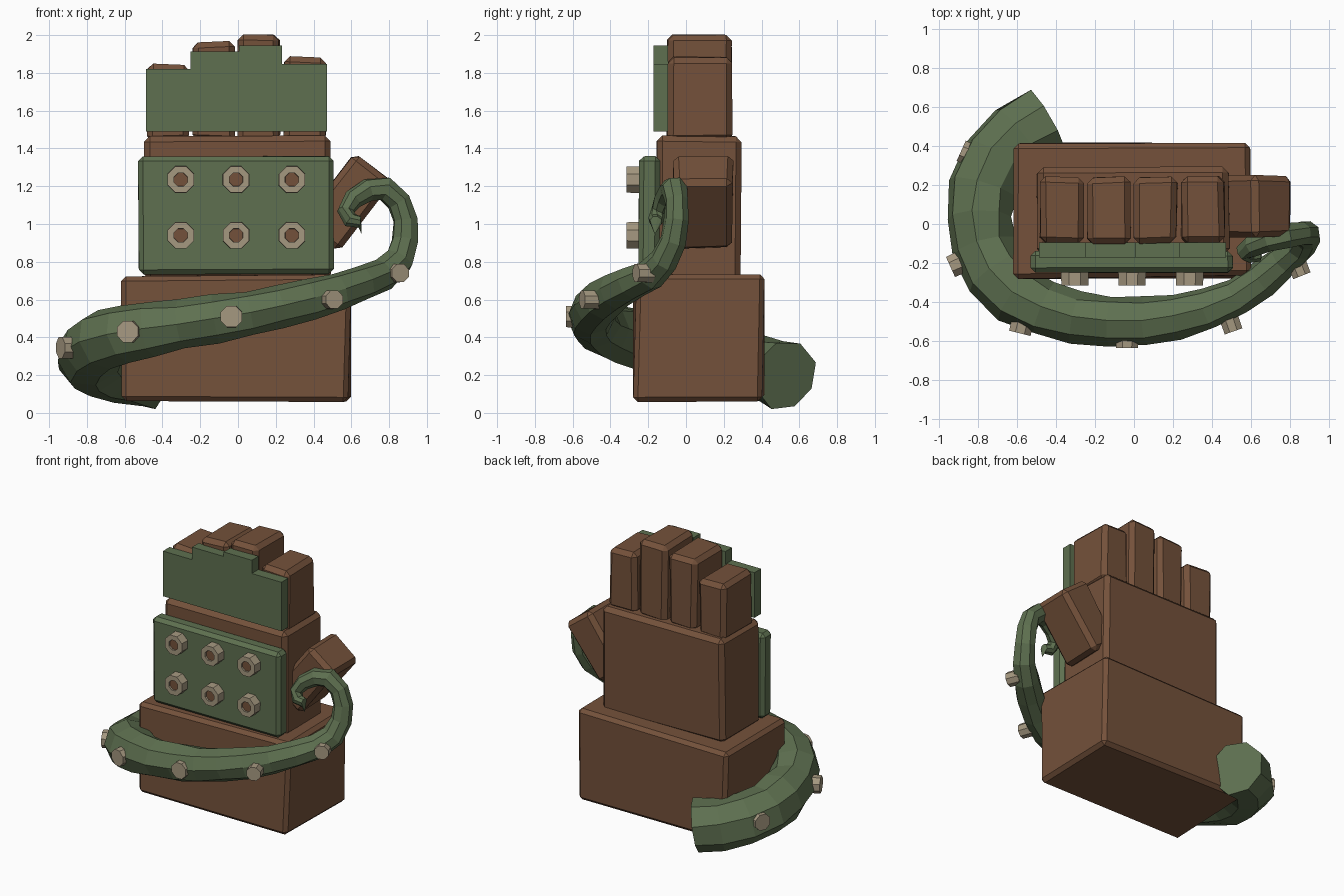
import bpy, bmesh, math, random
from mathutils import Vector, Matrix

if "Cube" in bpy.data.objects:
    bpy.data.objects.remove(bpy.data.objects["Cube"])

random.seed(4)


def material(name, rgb):
    m = bpy.data.materials.new(name)
    m.diffuse_color = (*rgb, 1)
    m.use_nodes = True
    m.node_tree.nodes["Principled BSDF"].inputs["Base Color"].default_value = m.diffuse_color
    return m


BROWN = material("brown clay", (0.175, 0.083, 0.043))
GREEN = material("moss green", (0.112, 0.162, 0.080))
BEIGE = material("bone beige", (0.376, 0.314, 0.216))


def finish(bm, name, *mats):
    bmesh.ops.recalc_face_normals(bm, faces=bm.faces)
    mesh = bpy.data.meshes.new(name)
    bm.to_mesh(mesh)
    bm.free()
    for m in mats:
        mesh.materials.append(m)
    ob = bpy.data.objects.new(name, mesh)
    bpy.context.collection.objects.link(ob)
    return ob


def block(name, lo, hi, mat, bevel=0.025, wobble=0.01, tilt=0.0):
    """Bevelled box between two corners, roughly hewn, tilted about y."""
    lo, hi = Vector(lo), Vector(hi)
    size, mid = hi - lo, (lo + hi) / 2
    bm = bmesh.new()
    bmesh.ops.create_cube(bm, size=1)
    for v in bm.verts:
        v.co = Vector(c * s + random.uniform(-wobble, wobble) for c, s in zip(v.co, size))
    bmesh.ops.bevel(bm, geom=bm.edges[:], offset=bevel, segments=1, affect='EDGES')
    bm.transform(Matrix.Translation(mid) @ Matrix.Rotation(tilt, 4, 'Y'))
    return finish(bm, name, mat)


# Stone hand: wrist, palm, thumb and four fingers
block("wrist", (-0.61, -0.27, 0.065), (0.59, 0.41, 0.725), BROWN, 0.025, 0.013)
block("palm", (-0.50, -0.155, 0.70), (0.485, 0.29, 1.47), BROWN, 0.03, 0.008)
block("thumb", (0.455, -0.07, 0.88), (0.705, 0.25, 1.35), BROWN, 0.03, 0.01, math.radians(37))
for i, (x, top) in enumerate([(-0.37, 1.845), (-0.127, 1.965), (0.11, 2.0), (0.352, 1.885)]):
    block(f"finger_{i + 1}", (x - 0.11, -0.10, 1.44), (x + 0.11, 0.24, top), BROWN, 0.03, 0.006)

# Plate over the back of the hand
block("palm_plate", (-0.527, -0.25, 0.735), (0.505, -0.14, 1.358), GREEN, 0.025, 0.003)

# Stepped plate across the fingers
outline = [(-0.487, 1.49), (0.472, 1.49), (0.472, 1.848), (0.232, 1.848), (0.232, 1.945),
           (0.005, 1.945), (0.005, 1.912), (-0.252, 1.912), (-0.252, 1.82), (-0.487, 1.82)]
bm = bmesh.new()
face = bm.faces.new([bm.verts.new((x, -0.172, z)) for x, z in outline])
ext = bmesh.ops.extrude_face_region(bm, geom=[face])
for v in ext["geom"]:
    if isinstance(v, bmesh.types.BMVert):
        v.co.y = -0.095
finish(bm, "finger_plate", GREEN)


def stud(name, pos, direction, radius, length, hollow=False):
    """Eight-sided stud whose outer end is at pos; hollow ones have a brown recess."""
    bm = bmesh.new()
    bmesh.ops.create_cone(bm, cap_ends=True, segments=8, radius1=radius, radius2=radius * 0.97, depth=length)
    bm.transform(Matrix.Rotation(math.pi / 8, 4, 'Z'))
    if hollow:
        top = max(bm.faces, key=lambda f: f.calc_center_median().z)
        bmesh.ops.inset_region(bm, faces=[top], thickness=radius * 0.47)
        bmesh.ops.inset_region(bm, faces=[top], thickness=0.001, depth=-0.012)
        top.material_index = 1
    d = Vector(direction).normalized()
    bm.transform(Matrix.Translation(Vector(pos) - d * length / 2) @ d.to_track_quat('Z', 'Y').to_matrix().to_4x4())
    finish(bm, name, BEIGE, BROWN)


# Two rows of nuts on the palm plate
for row, z in enumerate((0.94, 1.235)):
    for col, x in enumerate((-0.303, -0.01, 0.285)):
        stud(f"plate_nut_{row}_{col}", (x, -0.315, z), (0, -1, 0), 0.077, 0.08, True)

# Tentacle: x, y, z, radius along its centre line
path = [(-0.45, 0.53, 0.195, 0.185), (-0.59, 0.45, 0.22, 0.18), (-0.70, 0.33, 0.245, 0.18),
        (-0.77, 0.18, 0.28, 0.175), (-0.79, 0.03, 0.31, 0.17), (-0.77, -0.12, 0.35, 0.165),
        (-0.71, -0.25, 0.39, 0.16), (-0.60, -0.36, 0.42, 0.15), (-0.46, -0.43, 0.445, 0.14),
        (-0.30, -0.48, 0.465, 0.13), (-0.12, -0.50, 0.495, 0.125), (0.06, -0.50, 0.525, 0.12),
        (0.22, -0.475, 0.56, 0.11), (0.38, -0.435, 0.60, 0.105), (0.53, -0.37, 0.645, 0.095),
        (0.66, -0.28, 0.69, 0.09), (0.77, -0.19, 0.735, 0.085), (0.85, -0.12, 0.81, 0.075),
        (0.88, -0.07, 0.91, 0.07), (0.885, -0.05, 1.02, 0.065), (0.855, -0.05, 1.12, 0.065),
        (0.78, -0.06, 1.185, 0.065), (0.69, -0.08, 1.18, 0.06), (0.61, -0.11, 1.13, 0.055),
        (0.57, -0.14, 1.07, 0.045), (0.595, -0.16, 1.02, 0.04), (0.645, -0.16, 1.01, 0.03)]
pts = [Vector(p[:3]) for p in path]
bm = bmesh.new()
rings, side = [], Vector((0, 0, 1))
for i, p in enumerate(pts):
    t = (pts[min(i + 1, len(pts) - 1)] - pts[max(i - 1, 0)]).normalized()
    side = (side - t * side.dot(t)).normalized()
    up = t.cross(side)
    ring = []
    for k in range(8):
        a = math.tau * (k + 0.5) / 8
        r = path[i][3] * random.uniform(0.94, 1.1)
        ring.append(bm.verts.new(p + r * (math.cos(a) * side + math.sin(a) * up)))
    rings.append(ring)
for a, b in zip(rings, rings[1:]):
    for k in range(8):
        n = (k + 1) % 8
        bm.faces.new((a[k], a[n], b[n], b[k]))
bm.faces.new(rings[0])
tip = bm.verts.new((0.655, -0.165, 0.945))
for k in range(8):
    bm.faces.new((rings[-1][k], rings[-1][(k + 1) % 8], tip))
tentacle = finish(bm, "tentacle", GREEN)

# Studs along the outer side of the tentacle
for i, (pos, d) in enumerate([((-0.885, 0.375, 0.28), (-1, 0.45, 0)), ((-0.94, -0.22, 0.345), (-1, -0.45, 0)),
                              ((-0.585, -0.56, 0.43), (-0.25, -1, 0)), ((-0.035, -0.635, 0.51), (0, -1, 0)),
                              ((0.51, -0.55, 0.60), (0.35, -1, 0)), ((0.86, -0.265, 0.74), (0.4, -1, 0))]):
    stud(f"tentacle_stud_{i + 1}", pos, d, 0.063 if i < 4 else 0.053, 0.09)
